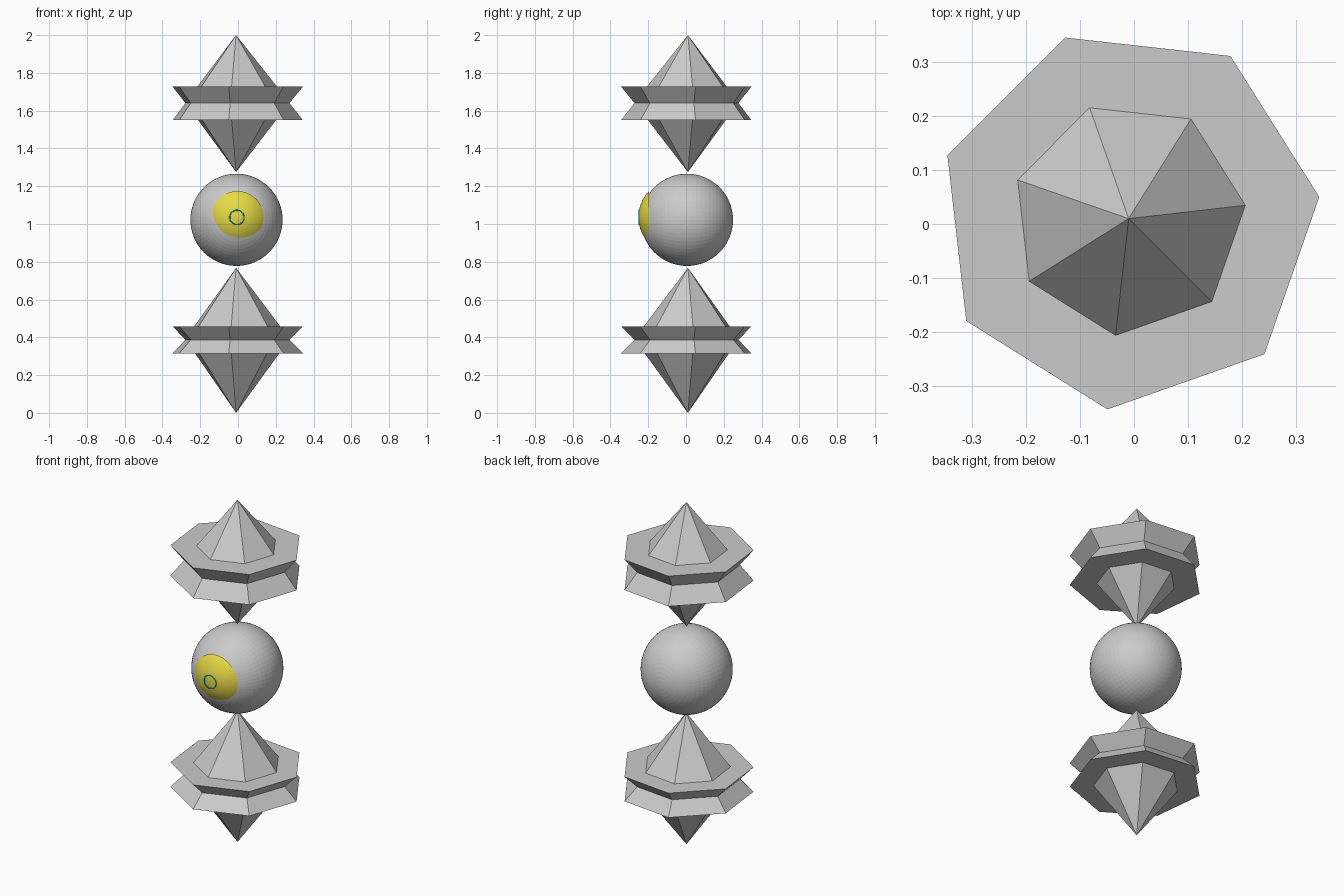
import bpy, bmesh, math
from mathutils import Matrix

if "Cube" in bpy.data.objects:
    bpy.data.objects.remove(bpy.data.objects["Cube"])

CX, CY = -0.01, 0.01
PHASE = math.radians(6.5)


def finish(bm, name, color=None):
    bmesh.ops.recalc_face_normals(bm, faces=bm.faces[:])
    mesh = bpy.data.meshes.new(name)
    bm.to_mesh(mesh)
    bm.free()
    obj = bpy.data.objects.new(name, mesh)
    bpy.context.collection.objects.link(obj)
    if color:
        mat = bpy.data.materials.new(name + "_colour")
        mat.diffuse_color = (*color, 1)
        mat.use_nodes = True
        mat.node_tree.nodes["Principled BSDF"].inputs["Base Color"].default_value = mat.diffuse_color
        mesh.materials.append(mat)
    return obj


def lathe(profile, sides, phase=0.0):
    """Spin (radius, height) points about z; radius 0 makes a single tip."""
    bm = bmesh.new()
    rings = []
    for r, z in profile:
        if r == 0:
            rings.append([bm.verts.new((0, 0, z))] * sides)
        else:
            rings.append([bm.verts.new((r * math.cos(phase + math.tau * i / sides),
                                        r * math.sin(phase + math.tau * i / sides), z))
                          for i in range(sides)])
    for a, b in zip(rings, rings[1:]):
        for i in range(sides):
            j = (i + 1) % sides
            bm.faces.new(list(dict.fromkeys((a[i], a[j], b[j], b[i]))))
    return bm


# Two seven-sided crystals, each with a notched collar
def crystal(name, tip, top, waist, bottom, foot, r_top, r_bottom):
    bm = lathe([(0, tip), (r_top, top), (0.356, top), (0.284, waist),
                (0.356, bottom), (r_bottom, bottom), (0, foot)], 7, PHASE)
    bm.transform(Matrix.Translation((CX, CY, 0)))
    finish(bm, name)


crystal("upper_crystal", 2.0, 1.727, 1.64, 1.55, 1.275, 0.218, 0.213)
crystal("lower_crystal", 0.768, 0.458, 0.387, 0.315, 0.0, 0.235, 0.23)

# Central ball, poles along y
face_front = Matrix.Rotation(math.pi / 2, 4, 'X')
bm = bmesh.new()
bmesh.ops.create_uvsphere(bm, u_segments=64, v_segments=32, radius=0.244)
bm.transform(Matrix.Translation((-0.008, 0.005, 1.022)) @ face_front)
finish(bm, "eyeball")

# Domed yellow iris bulging from the front of the ball
R, RIM, STEPS = 0.198, 0.138, 10
limit = math.asin(RIM / R)
dome = [(R * math.sin(limit * k / STEPS), R * math.cos(limit * k / STEPS))
        for k in range(STEPS + 1)]
dome[0] = (0, R)
bm = lathe(dome, 48)
bm.transform(Matrix.Translation((-0.003, -0.054, 1.036)) @ face_front)
finish(bm, "iris", (0.8, 0.7, 0.06))

# Thin cyan ring around the pupil
ring = [(0.038 + 0.003 * math.cos(math.tau * k / 8), 0.003 * math.sin(math.tau * k / 8))
        for k in range(9)]
bm = lathe(ring, 40)
bmesh.ops.remove_doubles(bm, verts=bm.verts[:], dist=1e-5)
bm.transform(Matrix.Translation((-0.006, -0.249, 1.035)) @ face_front)
finish(bm, "pupil_ring", (0.0, 0.6, 0.7))
